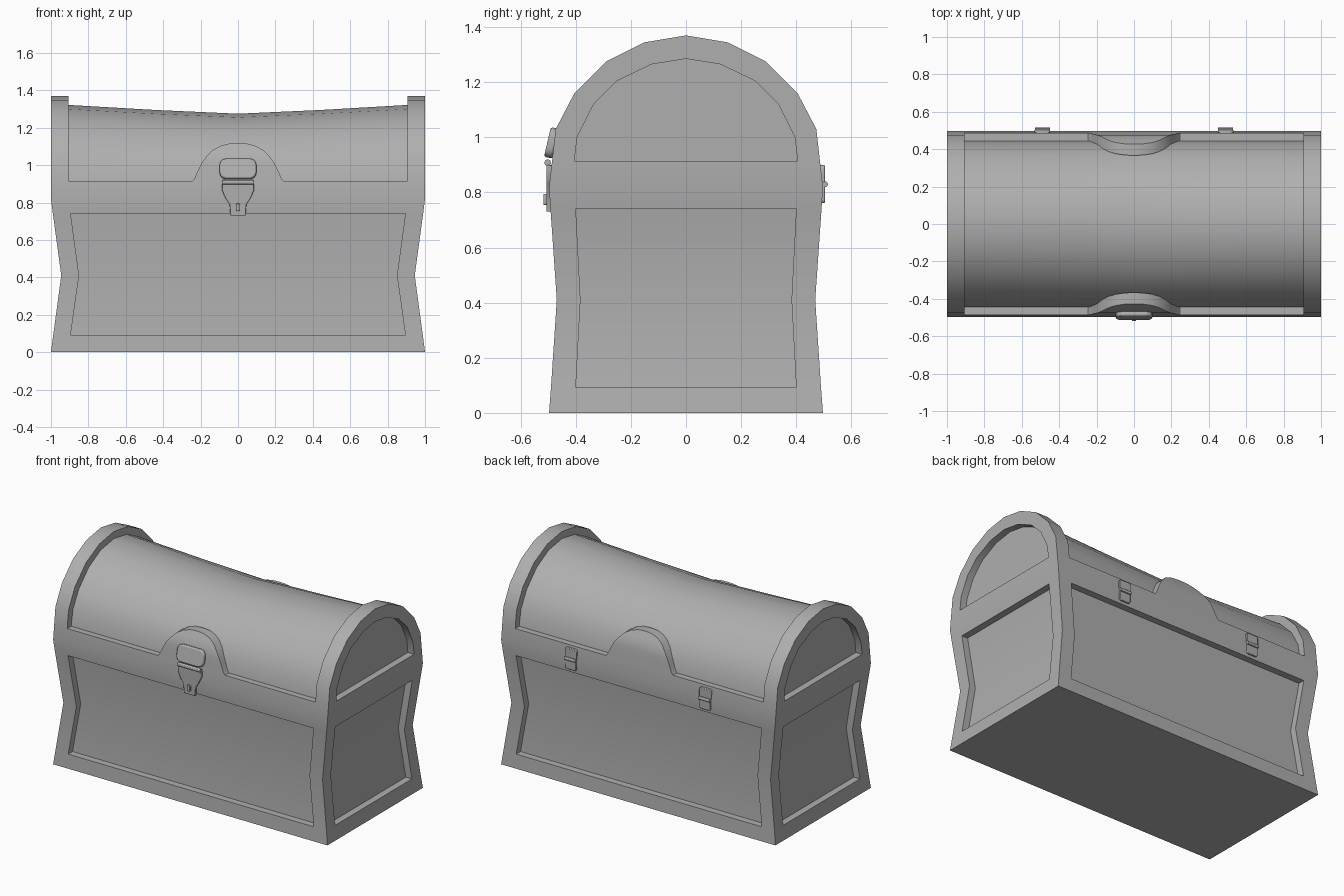
import bpy, bmesh, math
from mathutils import Matrix, Vector

cube = bpy.data.objects.get("Cube")
if cube:
    bpy.data.objects.remove(cube, do_unlink=True)

grey = bpy.data.materials.new("plain grey")
grey.use_nodes = True
GREY = (0.43, 0.43, 0.43, 1)
grey.diffuse_color = GREY
grey.node_tree.nodes["Principled BSDF"].inputs["Base Color"].default_value = GREY

SPLIT = 0.915      # height where the lid meets the chest
RECESS = 0.045     # depth of the sunken panels
CAP = 0.905        # inner x of the lid end caps


def finish(bm, name, bevel=0.0):
    bmesh.ops.recalc_face_normals(bm, faces=bm.faces[:])
    mesh = bpy.data.meshes.new(name)
    bm.to_mesh(mesh)
    bm.free()
    mesh.materials.append(grey)
    obj = bpy.data.objects.new(name, mesh)
    bpy.context.collection.objects.link(obj)
    if bevel:
        mod = obj.modifiers.new("soft edges", 'BEVEL')
        mod.width, mod.segments = bevel, 2
        mod.limit_method, mod.angle_limit = 'ANGLE', math.radians(50)
    bpy.ops.object.select_all(action='DESELECT')
    obj.select_set(True)
    bpy.context.view_layer.objects.active = obj
    bpy.ops.object.shade_smooth_by_angle(angle=math.radians(30))


def loop(bm, points):
    return [bm.verts.new(p) for p in points]


def bridge(bm, a, b, closed=True):
    n = len(a)
    for i in range(n if closed else n - 1):
        j = (i + 1) % n
        bm.faces.new((a[i], a[j], b[j], b[i]))


def arc(half):
    """Mirror a half profile of (y, z), ending at y = 0, to a full arch."""
    return [(-y, z) for y, z in half] + [(y, z) for y, z in reversed(half[:-1])]


# Chest: pinched at the waist, with a sunken panel on each side
# rows: z, half width, half depth, panel half width, panel half depth
ROWS = [(0, 1.0, .497, .895, .40), (.092, .988, .490, .895, .40),
        (.41, .945, .469, .85, .383), (.742, .990, .492, .895, .40),
        (.82, 1.0, .497, .90, .40), (SPLIT, 1.0, .486, .90, .40)]
bm = bmesh.new()
rings = []
for z, X, Y, P, Q in ROWS:
    pts = [(-X, -Y), (-P, -Y), (P, -Y), (X, -Y), (X, -Q), (X, Q),
           (X, Y), (P, Y), (-P, Y), (-X, Y), (-X, Q), (-X, -Q)]
    rings.append(loop(bm, [(x, y, z) for x, y in pts]))
inward = {1: (0, 1, 0), 4: (-1, 0, 0), 7: (0, -1, 0), 10: (1, 0, 0)}
for r in range(len(rings) - 1):
    for j in range(12):
        k = (j + 1) % 12
        if r in (1, 2) and j in inward:
            continue    # opening for a panel
        bm.faces.new((rings[r][j], rings[r][k], rings[r + 1][k], rings[r + 1][j]))
bm.faces.new(rings[0])
bm.faces.new(rings[-1])
for j, direction in inward.items():
    k = j + 1
    rim = [rings[1][j], rings[1][k], rings[2][k], rings[3][k], rings[3][j], rings[2][j]]
    sunk = loop(bm, [v.co + Vector(direction) * RECESS for v in rim])
    bridge(bm, rim, sunk)
    bm.faces.new((sunk[0], sunk[1], sunk[2], sunk[5]))
    bm.faces.new((sunk[5], sunk[2], sunk[3], sunk[4]))
finish(bm, "chest_body")

# Lid end caps: raised arches with a sunken half-round panel
RIM = [(.486, SPLIT), (.473, 1.03), (.405, 1.16), (.29, 1.275), (.15, 1.345), (0, 1.37)]
INNER = [(.405, SPLIT), (.395, 1.0), (.335, 1.12), (.25, 1.205), (.125, 1.265), (0, 1.285)]
for side, label in ((1, "left"), (-1, "right")):
    bm = bmesh.new()
    back = loop(bm, [(side * CAP, y, z) for y, z in arc(RIM)])
    front = loop(bm, [(side, y, z) for y, z in arc(RIM)])
    lip = loop(bm, [(side, y, z) for y, z in arc(INNER)])
    panel = loop(bm, [(side * (1 - RECESS), y, z) for y, z in arc(INNER)])
    bm.faces.new(back)
    bridge(bm, back, front, closed=False)
    bridge(bm, front, lip, closed=False)
    bridge(bm, lip, panel, closed=False)
    bm.faces.new(panel)
    finish(bm, f"{label}_lid_cap")

# Lid barrel: sags towards the middle
BARREL = [(.445, SPLIT), (.426, 1.02), (.365, 1.13), (.26, 1.235), (.135, 1.30), (0, 1.322)]
bm = bmesh.new()
sections = []
for x, squash in ((-CAP, 1), (-.45, .935), (0, .885), (.45, .935), (CAP, 1)):
    sections.append(loop(bm, [(x, y, SPLIT + (z - SPLIT) * squash) for y, z in arc(BARREL)]))
for a, b in zip(sections, sections[1:]):
    bridge(bm, a, b, closed=False)
finish(bm, "lid_barrel")


# Arched plates on the front and back of the lid, flush with the chest
def rim_depth(z):
    for (y0, z0), (y1, z1) in zip(RIM, RIM[1:]):
        if z <= z1:
            return y0 + (y1 - y0) * (z - z0) / (z1 - z0)


ARCH = [(.245, SPLIT), (.232, .93), (.215, .97), (.195, 1.01), (.17, 1.045),
        (.135, 1.08), (.095, 1.103), (.05, 1.115), (.015, 1.118)]
for side, label in ((-1, "front"), (1, "back")):
    bm = bmesh.new()
    rows = []
    for w, z in ARCH:
        y = rim_depth(z)
        rows.append(loop(bm, [(-w, side * y, z), (w, side * y, z),
                              (w, side * (y - .06), z), (-w, side * (y - .06), z)]))
    for a, b in zip(rows, rows[1:]):
        bridge(bm, a, b)
    bm.faces.new(rows[0])
    bm.faces.new(rows[-1])
    finish(bm, f"{label}_arch_plate")


# Metal fittings: outlines in x and z, given a thickness along y
def plate(name, outline, y0, y1, tilt=0.0, bevel=0.003):
    bm = bmesh.new()
    a = loop(bm, [(x, y0, z) for x, z in outline])
    b = loop(bm, [(x, y1, z) for x, z in outline])
    bridge(bm, a, b)
    bm.faces.new(a)
    bm.faces.new(b)
    pivot = (0, y0, min(z for _, z in outline))
    bmesh.ops.rotate(bm, verts=bm.verts[:], cent=pivot, matrix=Matrix.Rotation(tilt, 3, 'X'))
    finish(bm, name, bevel)


def rounded(cx, cz, w, h, r):
    pts = []
    for i, (sx, sz) in enumerate(((1, 1), (-1, 1), (-1, -1), (1, -1))):
        for k in range(5):
            t = math.radians(90 * i + 22.5 * k)
            pts.append((cx + sx * (w - r) + r * math.cos(t), cz + sz * (h - r) + r * math.sin(t)))
    return pts


def pin(name, x, y, z, radius, length):
    bm = bmesh.new()
    bmesh.ops.create_cone(bm, cap_ends=True, segments=12, radius1=radius, radius2=radius, depth=length,
                          matrix=Matrix.Translation((x, y, z)) @ Matrix.Rotation(math.pi / 2, 4, 'Y'))
    finish(bm, name)


# Latch
plate("latch_grip", rounded(0, .978, .098, .055, .035), -.485, -.516, math.radians(-13), .008)
pin("latch_pin", 0, -.502, .908, .012, .165)
HASP = [(.085, .90), (.085, .865), (.068, .825), (.045, .79), (.04, .73)]
plate("latch_hasp", HASP + [(-x, z) for x, z in reversed(HASP)], -.480, -.506)
plate("latch_staple", rounded(0, .775, .011, .02, .006), -.50, -.518, bevel=0.002)

# Back hinges
for x, label in ((.49, "left"), (-.49, "right")):
    plate(f"{label}_hinge_upper", rounded(x, .865, .042, .034, .012), .478, .504)
    plate(f"{label}_hinge_lower", rounded(x, .795, .04, .034, .012), .482, .504)
    pin(f"{label}_hinge_pin", x, .504, .83, .011, .08)
